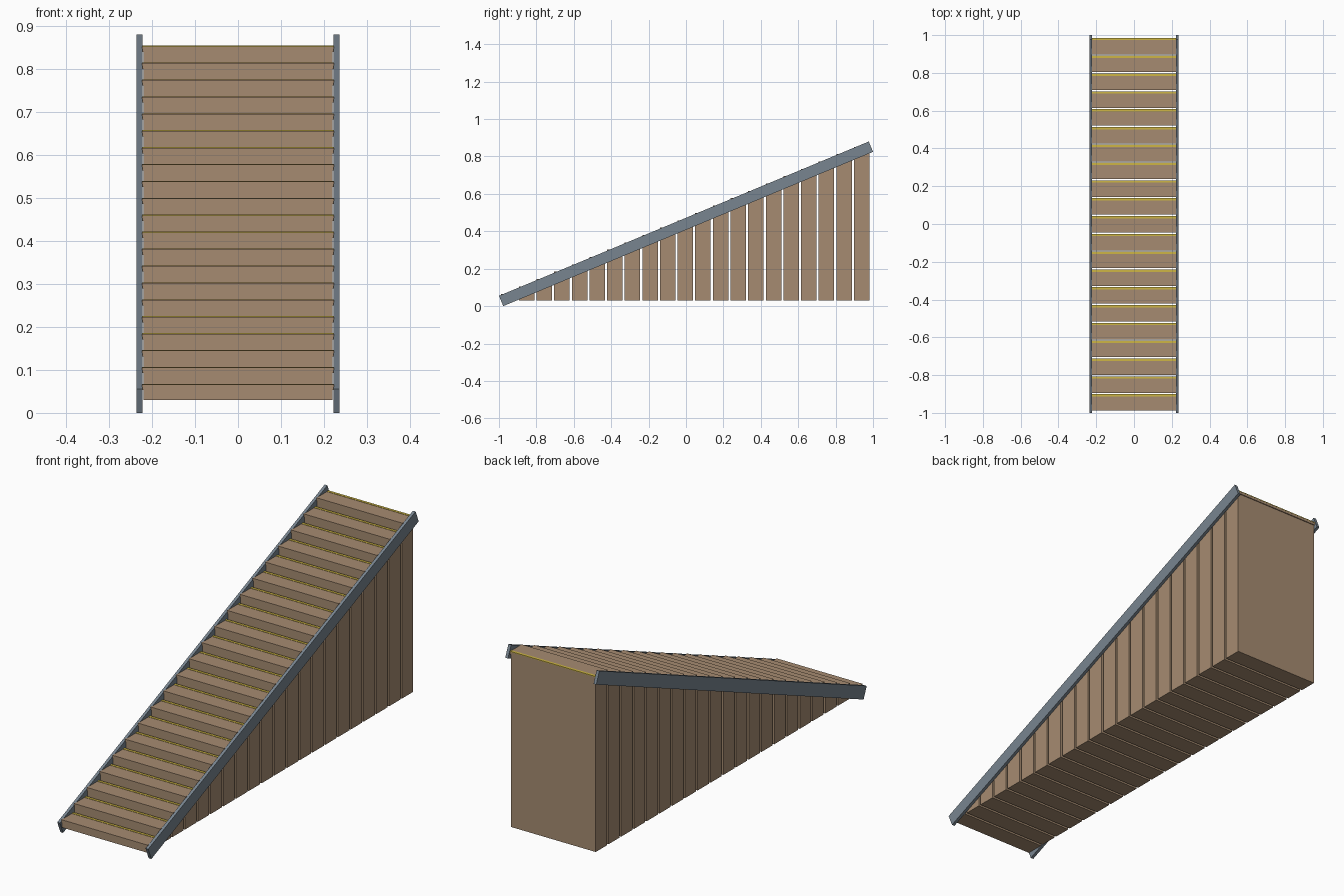
import bpy, bmesh

if "Cube" in bpy.data.objects:
    bpy.data.objects.remove(bpy.data.objects["Cube"])

def material(name, rgb):
    m = bpy.data.materials.new(name)
    m.diffuse_color = (*rgb, 1.0)
    m.use_nodes = True
    m.node_tree.nodes["Principled BSDF"].inputs["Base Color"].default_value = m.diffuse_color
    return m

TAN = material("tan wood", (0.38, 0.26, 0.165))
STEEL = material("blue grey steel", (0.19, 0.235, 0.28))
YELLOW = material("yellow edging", (0.62, 0.47, 0.06))

def prism(name, profile, half_width, mat, x=0.0):
    """Extrude a (y, z) profile along x."""
    bm = bmesh.new()
    lo = [bm.verts.new((x - half_width, y, z)) for y, z in profile]
    hi = [bm.verts.new((x + half_width, y, z)) for y, z in profile]
    bm.faces.new(lo)
    bm.faces.new(hi[::-1])
    n = len(profile)
    for i in range(n):
        j = (i + 1) % n
        bm.faces.new((lo[i], hi[i], hi[j], lo[j]))
    bmesh.ops.recalc_face_normals(bm, faces=bm.faces)
    me = bpy.data.meshes.new(name)
    bm.to_mesh(me)
    bm.free()
    me.materials.append(mat)
    ob = bpy.data.objects.new(name, me)
    bpy.context.collection.objects.link(ob)
    return ob

def rect(y0, y1, z0, z1):
    return [(y0, z0), (y1, z0), (y1, z1), (y0, z1)]

STEPS, RUN, RISE = 21, 0.0943, 0.0393
BASE, TREAD = 0.03, 0.013

for i in range(STEPS):
    y = -0.988 + i * RUN
    top = 0.066 + i * RISE
    # solid block under each tread
    prism(f"step_block_{i + 1}", rect(y, y + 0.083, BASE, top - TREAD), 0.2195, TAN)
    # tread board
    prism(f"tread_{i + 1}", rect(y, y + 0.087, top - TREAD, top), 0.223, TAN)
    # yellow strip along the rear edge of the tread
    prism(f"edge_strip_{i + 1}", rect(y + 0.075, y + 0.0875, top - 0.002, top + 0.0015), 0.222, YELLOW)

# sloping side stringers
slope = [(-1.0, 0.055), (-0.977, 0.0), (1.0, 0.825), (0.977, 0.88)]
for side, name in ((-1, "left_stringer"), (1, "right_stringer")):
    prism(name, slope, 0.007, STEEL, side * 0.2285)
